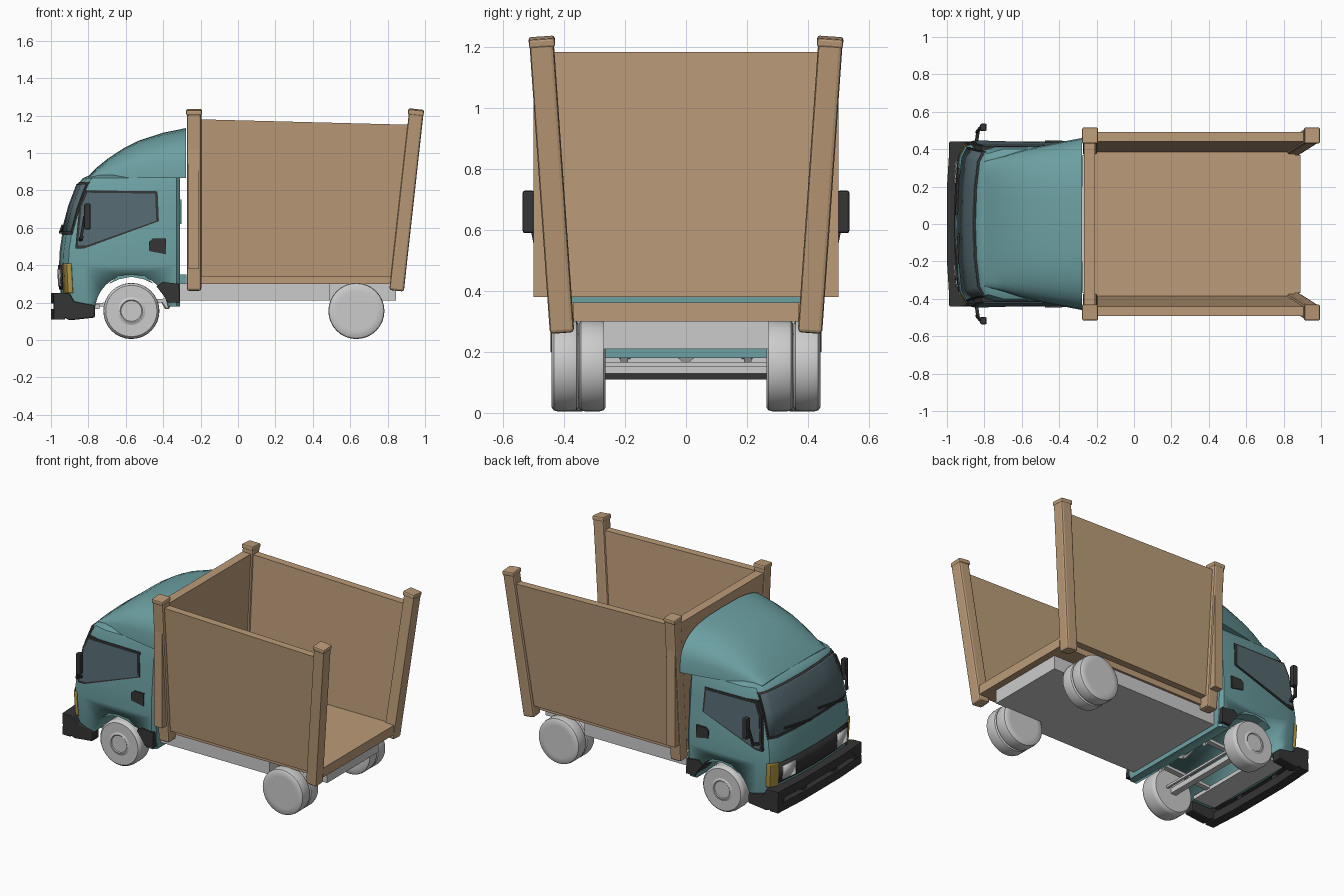
import bpy, bmesh, math
from mathutils import Vector

if "Cube" in bpy.data.objects:
    bpy.data.objects.remove(bpy.data.objects["Cube"])


def material(name, col):
    m = bpy.data.materials.new(name)
    m.diffuse_color = (*col, 1)
    m.use_nodes = True
    m.node_tree.nodes["Principled BSDF"].inputs["Base Color"].default_value = m.diffuse_color
    return m


TEAL = material("teal_paint", (0.15, 0.35, 0.36))
WOOD = material("wood", (0.50, 0.33, 0.19))
DARK = material("dark_plastic", (0.035, 0.035, 0.035))
GLASS = material("tinted_glass", (0.09, 0.14, 0.16))
AMBER = material("amber", (0.45, 0.32, 0.06))


def make(name, verts, faces, mat=None, bevel=0, smooth=False):
    bm = bmesh.new()
    vs = [bm.verts.new(v) for v in verts]
    for f in faces:
        bm.faces.new([vs[i] for i in f])
    bmesh.ops.remove_doubles(bm, verts=bm.verts, dist=1e-5)
    bmesh.ops.recalc_face_normals(bm, faces=bm.faces)
    me = bpy.data.meshes.new(name)
    bm.to_mesh(me)
    bm.free()
    ob = bpy.data.objects.new(name, me)
    bpy.context.collection.objects.link(ob)
    if mat:
        me.materials.append(mat)
    if bevel:
        b = ob.modifiers.new("bevel", 'BEVEL')
        b.width, b.segments = bevel, 2
    if smooth:
        bpy.context.view_layer.objects.active = ob
        ob.select_set(True)
        bpy.ops.object.shade_smooth_by_angle(angle=math.radians(38))
        ob.select_set(False)
    return ob


def loft(name, rings, mat=None, closed=True, caps=True, **kw):
    n, verts = len(rings[0]), [p for r in rings for p in r]
    faces = [(i * n + j, i * n + (j + 1) % n, (i + 1) * n + (j + 1) % n, (i + 1) * n + j)
             for i in range(len(rings) - 1) for j in range(n if closed else n - 1)]
    if caps:
        faces += [tuple(range(n)), tuple(range(len(verts) - n, len(verts)))]
    return make(name, verts, faces, mat, **kw)


def box(name, lo, hi, mat=None, **kw):
    (a, b, c), (d, e, f) = lo, hi
    return loft(name, [[(a, b, z), (d, b, z), (d, e, z), (a, e, z)] for z in (c, f)], mat, **kw)


def beam(name, p0, p1, sx, sy, mat=None, **kw):
    p0, p1 = Vector(p0), Vector(p1)
    q = Vector((0, 0, 1)).rotation_difference(p1 - p0)
    corners = [(-sx, -sy), (sx, -sy), (sx, sy), (-sx, sy)]
    return loft(name, [[p + q @ Vector((x / 2, y / 2, 0)) for x, y in corners] for p in (p0, p1)], mat, **kw)


def side_plate(name, pts, y0, y1, mat=None, **kw):
    """Prism from an x-z outline; y0 and y1 may be functions of z."""
    fy = lambda y, z: y(z) if callable(y) else y
    return loft(name, [[(x, fy(y, z), z) for x, z in pts] for y in (y0, y1)], mat, **kw)


def lathe(name, cx, cz, prof, mat=None, n=32):
    """Spin (radius, y) points about an axis along y."""
    rings = [[(cx + r * math.cos(2 * math.pi * i / n), y, cz + r * math.sin(2 * math.pi * i / n))
              for i in range(n)] for r, y in prof]
    return loft(name, rings, mat, smooth=True)


# Cab surface: (z, front x, half width) levels and a bowed front plan
LEVELS = [(.18, -.935, .425), (.26, -.95, .435), (.40, -.957, .44), (.48, -.953, .44), (.57, -.94, .433),
          (.72, -.90, .42), (.83, -.858, .41), (.865, -.83, .40), (.882, -.79, .37)]
PLAN = [(0, 0), (.006, .2), (.022, .36), (.05, .415), (.13, .44)]


def level(z):
    for a, b in zip(LEVELS, LEVELS[1:]):
        if z <= b[0]:
            t = (z - a[0]) / (b[0] - a[0])
            return a[1] + t * (b[1] - a[1]), a[2] + t * (b[2] - a[2])
    return LEVELS[-1][1:]


def cab_point(u, z, off=0):
    f, w = level(z)
    i = min(int(abs(u)), 3)
    t = abs(u) - i
    dx, y = [PLAN[i][k] + t * (PLAN[i + 1][k] - PLAN[i][k]) for k in (0, 1)]
    return (f + dx - off, math.copysign(y * w / .44 * (1 + off), u), z)


def patch(name, u0, u1, z0, z1, mat, off=.006):
    """Panel that lies on the cab front."""
    us = [u0] + [u for u in range(-4, 5) if u0 < u < u1] + [u1]
    zs = [z0] + [l[0] for l in LEVELS if z0 < l[0] < z1] + [z1]
    ob = loft(name, [[cab_point(u, z, off) for u in us] for z in zs], mat, closed=False, caps=False, smooth=True)
    ob.modifiers.new("thick", 'SOLIDIFY').thickness = .006


# Cab shell with wheel arch cut out
rings = []
for z, f, w in LEVELS:
    back = -.31 if z < .87 else -.33
    rings.append([cab_point(u, z) for u in range(-4, 5)] +
                 [(back - .02, w, z), (back, w - .02, z), (back, -w + .02, z), (back - .02, -w, z)])
cab = loft("cab", rings, TEAL, smooth=True)
cutter = lathe("arch_cutter", -.57, .155, [(.195, -.6), (.195, .6)])
cutter.hide_render = True
cutter.hide_viewport = True
cut = cab.modifiers.new("arch", 'BOOLEAN')
cut.object, cut.operation, cut.solver = cutter, 'DIFFERENCE', 'EXACT'

# Roof fairing
rings = []
for x, w, h in [(-.80, .335, .012), (-.75, .35, .06), (-.69, .365, .108), (-.61, .39, .16), (-.53, .41, .20),
                (-.40, .437, .242), (-.277, .46, .267)]:
    rings.append([(x, math.copysign(abs(math.cos(a)) ** .65, math.cos(a)) * w, .866 + h * abs(math.sin(a)) ** .65)
                  for a in [math.pi * i / 16 for i in range(17)]])
loft("roof_fairing", rings, TEAL, smooth=True)

# Front details
patch("windscreen_seal", -3.1, 3.1, .565, .845, DARK, .003)
patch("windscreen", -2.9, 2.9, .58, .835, GLASS, .007)
patch("grille", -2, 2, .27, .40, DARK)
for s in (-1, 1):
    patch("headlight", *sorted((s * 1.1, s * 1.85)), .285, .38, None, .012)
    patch("indicator", *sorted((s * 2.05, s * 3.3)), .25, .41, AMBER, .008)
for y in (-.30, .05):
    beam("wiper", (-.95, y, .575), (-.938, y + .25, .61), .012, .012, DARK)

# Bumper: corner blocks joined by two rails with an open slot
END = [(-.99, .25), (-.90, .25), (-.875, .205), (-.765, .185), (-.765, .12), (-.90, .105), (-.985, .15)]
for s in (-1, 1):
    side_plate("bumper_corner", END, s * .37, s * .44, DARK, bevel=.008)
for nm, z0, z1 in (("bumper_top_rail", .195, .25), ("bumper_low_rail", .11, .165)):
    rows = [(-.44, -.985), (-.2, -1), (.2, -1), (.44, -.985)]
    loft(nm, [[(x, y, z0), (x, y, z1), (x + .06, y, z1), (x + .06, y, z0)] for y, x in rows], DARK)
for y in (-.16, .16):
    box("bumper_divider", (-.985, y - .02, .15), (-.95, y + .02, .21), DARK)

# Cab sides: windows, vents, mirrors, mudguards
WIN = [(-.87, .49), (-.848, .72), (-.815, .80), (-.43, .795), (-.423, .635), (-.82, .49)]
cx, cz = -.65, .66
GLS = [(cx + (x - cx) * .94, cz + (z - cz) * .91) for x, z in WIN]
for s in (-1, 1):
    wall = lambda d: (lambda z: s * (level(z)[1] + d))
    side_plate("window_frame", WIN, wall(-.03), wall(.004), DARK)
    side_plate("side_window", GLS, wall(-.02), wall(.008), GLASS)
    side_plate("side_vent", [(-.475, .475), (-.475, .525), (-.455, .542), (-.385, .542), (-.385, .458)],
               s * .42, s * .446, DARK)
    beam("mirror_arm", (-.845, s * .42, .53), (-.835, s * .49, .55), .016, .016, DARK)
    beam("mirror_post", (-.84, s * .49, .54), (-.82, s * .515, .66), .014, .014, DARK)
    beam("mirror", (-.805, s * .517, .59), (-.805, s * .517, .73), .035, .04, DARK, bevel=.009)
    side_plate("mudguard", [(-.435, .285), (-.40, .31), (-.315, .30), (-.312, .20), (-.375, .20), (-.40, .24)],
               s * .30, s * .445, DARK)
    side_plate("fender_lip", [(-.69, .30), (-.64, .345), (-.57, .36), (-.50, .345), (-.45, .30), (-.505, .325),
                              (-.57, .338), (-.635, .325)], s * .36, s * .438, TEAL)
    box("cab_mount", (-.36, s * .2, .29), (-.275, s * .36, .35), TEAL)
    box("cab_back_vent", (-.32, s * .30, .62), (-.302, s * .40, .75), TEAL)

# Chassis, narrowed between the rear wheels
box("chassis_front", (-.37, -.37, .21), (.49, .37, .302))
box("chassis_rear", (.48, -.27, .21), (.845, .27, .302))

# Front axle and steering gear
box("front_axle", (-.59, -.33, .13), (-.55, .33, .165))
box("engine_tray", (-.90, -.33, .165), (-.74, .33, .19))
for s in (-1, 1):
    beam("spring_bar", (-.78, s * .2, .185), (-.33, s * .2, .215), .02, .035)
    side_plate("spring_bracket", [(-.42, .22), (-.34, .22), (-.38, .165)], s * .19, s * .215)
beam("tie_rod", (-.52, -.31, .16), (-.52, .31, .16), .015, .015)
loft("gearbox_point", [[(-.42, -.07, .22), (-.34, -.07, .22), (-.34, .07, .22), (-.42, .07, .22)],
                       [(-.39, -.01, .165), (-.37, -.01, .165), (-.37, .01, .165), (-.39, .01, .165)]])

# Wheels: single in front, twin at the back
TYRE = [(.105, 0), (.137, 0), (.147, .007), (.15, .02), (.15, .068), (.147, .081), (.137, .088), (.105, .088)]
for s in (-1, 1):
    lathe("front_tyre", -.57, .155, [(r, s * (.315 + y * 1.35)) for r, y in TYRE])
    lathe("front_hub", -.57, .155, [(.106, s * .32), (.106, s * .428), (.092, s * .418), (.08, s * .432),
                                    (.06, s * .438), (.045, s * .425), (.001, s * .425)])
    for y0 in (.264, .353):
        lathe("rear_tyre", .633, .155, [(r, s * (y0 + y)) for r, y in TYRE])
    lathe("rear_hub", .633, .155, [(.001, s * .268), (.106, s * .268), (.106, s * .438), (.092, s * .434),
                                   (.082, s * .375), (.035, s * .375), (.028, s * .41), (.001, s * .412)])

# Wooden cargo body: floor, front wall, leaning sides and posts
box("cargo_floor", (-.25, -.385, .30), (.86, .385, .362), WOOD)
box("cargo_floor_lip", (.80, -.37, .30), (.89, .37, .362), WOOD)
box("front_wall", (-.268, -.50, .38), (-.208, .50, 1.185), WOOD)
for s in (-1, 1):
    foot = [(-.22, s * .385, .34), (.84, s * .385, .34), (.84, s * .43, .34), (-.22, s * .43, .34)]
    head = [(-.22, s * .442, 1.18), (.94, s * .442, 1.15), (.94, s * .492, 1.15), (-.22, s * .492, 1.18)]
    loft("side_wall", [foot, head], WOOD)
    for nm, x0, x1 in (("front_post", -.235, -.235), ("rear_post", .848, .953)):
        beam(nm, (x0, s * .407, .265), (x1, s * .474, 1.215), .078, .08, WOOD, bevel=.012)
        d = Vector((x1 - x0, s * .067, .95)).normalized()
        top = Vector((x1, s * .474, 1.232))
        beam(nm + "_cap", top - d * .03, top, .084, .086, WOOD, bevel=.008)
